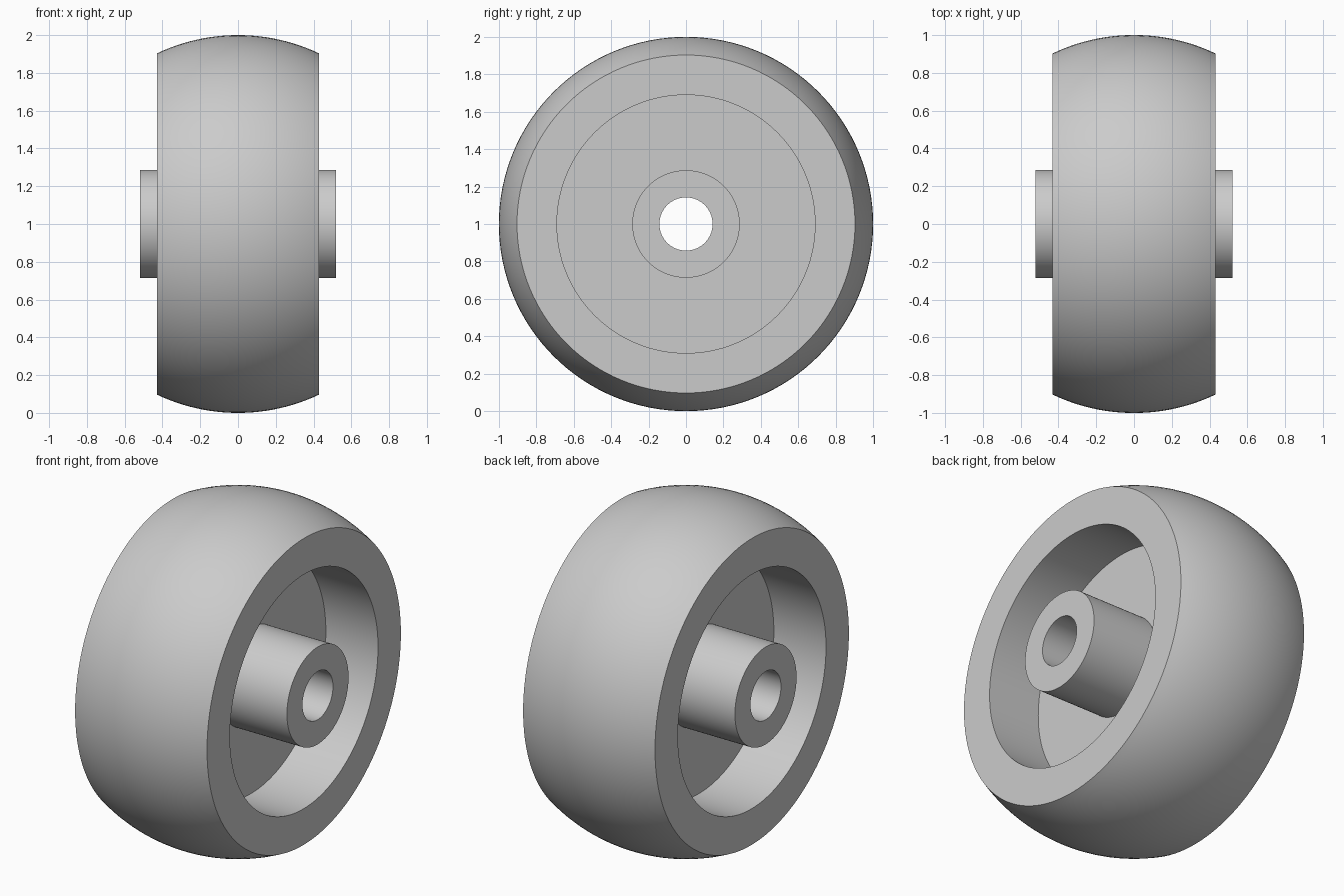
import bpy
import bmesh
import math
from mathutils import Matrix

cube = bpy.data.objects.get("Cube")
if cube:
    bpy.data.objects.remove(cube, do_unlink=True)

SEGMENTS = 128
AXLE_HEIGHT = 1.0
HALF_WIDTH, SHOULDER_R, TREAD_R = 0.43, 0.903, 1.0
RECESS_R, WEB_HALF = 0.69, 0.09
HUB_HALF, HUB_R, BORE_R = 0.52, 0.287, 0.142

# Single plain grey
grey = bpy.data.materials.new("plain grey")
grey.use_nodes = True
colour = (0.6, 0.6, 0.6, 1.0)
grey.diffuse_color = colour
grey.node_tree.nodes["Principled BSDF"].inputs["Base Color"].default_value = colour


def crown(steps):
    """Arc of the rounded tread, from the left shoulder to the right one."""
    drop = TREAD_R - SHOULDER_R
    radius = (HALF_WIDTH ** 2 + drop ** 2) / (2 * drop)
    half_angle = math.asin(HALF_WIDTH / radius)
    points = []
    for i in range(steps + 1):
        a = half_angle * (1 - 2 * i / steps)
        points.append((radius * math.sin(a), TREAD_R - radius * (1 - math.cos(a))))
    return points


def lathe(name, profile):
    """Revolve a closed (x, radius) profile around the x axis."""
    bm = bmesh.new()
    verts = [bm.verts.new((x, 0, r)) for x, r in profile]
    edges = [bm.edges.new((v, verts[(i + 1) % len(verts)])) for i, v in enumerate(verts)]
    bmesh.ops.spin(bm, geom=verts + edges, cent=(0, 0, 0), axis=(1, 0, 0),
                   angle=2 * math.pi, steps=SEGMENTS, use_merge=False)
    bmesh.ops.remove_doubles(bm, verts=bm.verts[:], dist=1e-5)
    bmesh.ops.recalc_face_normals(bm, faces=bm.faces[:])
    bmesh.ops.transform(bm, matrix=Matrix.Translation((0, 0, AXLE_HEIGHT)), verts=bm.verts[:])
    mesh = bpy.data.meshes.new(name)
    bm.to_mesh(mesh)
    bm.free()
    mesh.materials.append(grey)
    obj = bpy.data.objects.new(name, mesh)
    bpy.context.collection.objects.link(obj)
    bpy.ops.object.select_all(action='DESELECT')
    obj.select_set(True)
    bpy.context.view_layer.objects.active = obj
    bpy.ops.object.shade_smooth_by_angle(angle=math.radians(30))
    return obj


# One side: recess wall, web, hub side and hub end down to the bore
side = [(HALF_WIDTH, RECESS_R), (WEB_HALF, RECESS_R), (WEB_HALF, HUB_R),
        (HUB_HALF, HUB_R), (HUB_HALF, BORE_R)]
mirrored = [(-x, r) for x, r in side]

# Solid wheel: rounded tread, recessed sides, protruding hub, through bore
lathe("wheel", crown(24) + mirrored + side[::-1])
